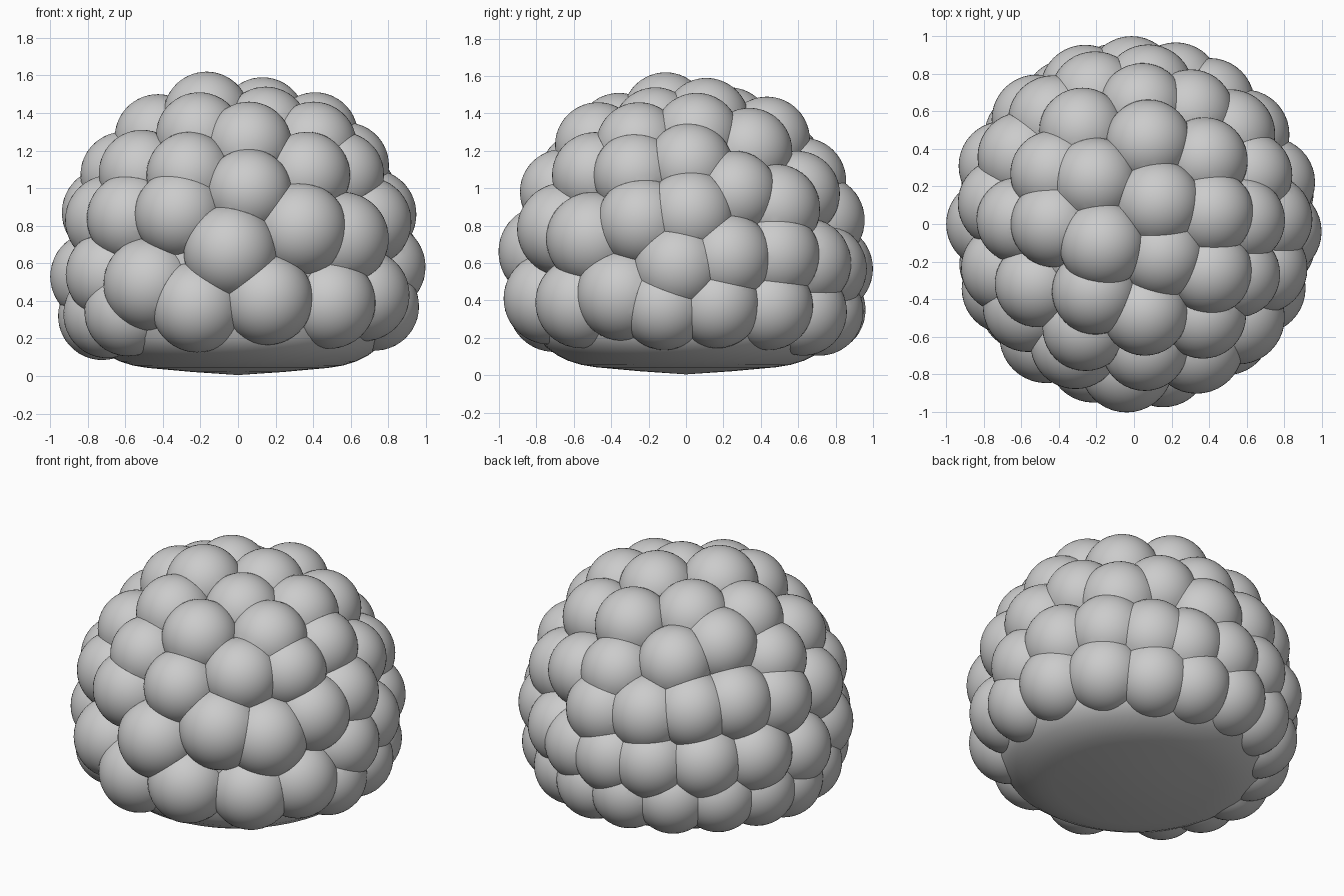
import bpy, bmesh, math
from mathutils import Vector

if "Cube" in bpy.data.objects:
    bpy.data.objects.remove(bpy.data.objects["Cube"])

MID_Z = 0.55


def dome_radius(z, r=0.76, up=0.87, down=0.75):
    h = (z - MID_Z) / (up if z > MID_Z else down)
    return r * math.sqrt(max(0.0, 1 - h * h))


# Lobe positions per tier: lobe size, then (azimuth in degrees, height)
tiers = {
    "upper": (0.23, [(80, 1.26), (8, 1.28), (328, 1.23), (277, 1.23), (240, 1.28),
                     (180, 1.27), (148, 1.20), (42, 1.20), (119, 1.13)]),
    "shoulder": (0.23, [(212, 1.08), (245, 1.07), (275, 0.98), (307, 1.07),
                        (334, 1.07), (2, 1.12), (23, 0.97), (63, 0.97),
                        (86, 1.04), (178, 1.07)]),
    "middle": (0.24, [(244, 0.86), (297, 0.78), (318, 0.73), (341, 0.82), (2, 0.86),
                      (43, 0.89), (84, 0.83), (107, 0.86), (128, 0.89),
                      (149, 0.91), (171, 0.87), (199, 0.83), (218, 0.84)]),
    "belly": (0.24, [(207, 0.54), (232, 0.49), (267, 0.66), (357, 0.58), (17, 0.63),
                     (39, 0.64), (58, 0.60), (73, 0.57), (91, 0.57), (110, 0.58),
                     (133, 0.59), (156, 0.59), (180, 0.53)]),
    "lower": (0.235, [(217, 0.34), (253, 0.37), (282, 0.41), (311, 0.39),
                      (333, 0.43), (351, 0.37), (13, 0.38), (37, 0.37), (59, 0.34),
                      (78, 0.34), (98, 0.35), (119, 0.35), (140, 0.35),
                      (160, 0.34), (178, 0.32), (197, 0.33)]),
}
# Crown lobes: azimuth, height, distance from the axis
crown = [(213, 1.39, 0.20), (40, 1.36, 0.17), (312, 1.31, 0.22), (132, 1.31, 0.31)]
balls = []


def place(az, z, r, size):
    a = math.radians(az)
    balls.append((Vector((r * math.cos(a), r * math.sin(a), z)), size))


for az, z, r in crown:
    place(az, z, r, 0.23)
for size, spots in tiers.values():
    for az, z in spots:
        # front lobes low down are slightly larger
        place(az, z, dome_radius(z), size + (0.01 if 225 < az < 340 and z < 0.8 else 0))


def cut(bm, co, no):
    bmesh.ops.bisect_plane(bm, geom=bm.verts[:] + bm.edges[:] + bm.faces[:],
                           plane_co=co, plane_no=no, clear_outer=True)


def finish(name, bm):
    for f in bm.faces:
        f.smooth = True
    me = bpy.data.meshes.new(name)
    bm.to_mesh(me)
    bm.free()
    ob = bpy.data.objects.new(name, me)
    bpy.context.collection.objects.link(ob)
    return ob


# Lobes: spheres trimmed where they meet their neighbours, leaving crisp creases
lobes = bmesh.new()
scratch = bpy.data.meshes.new("scratch")
for i, (c, rc) in enumerate(balls):
    bm = bmesh.new()
    bmesh.ops.create_icosphere(bm, subdivisions=4, radius=rc)
    bmesh.ops.translate(bm, verts=bm.verts[:], vec=c)
    for j, (d, rd) in enumerate(balls):
        gap = (d - c).length
        if i != j and gap < rc + rd:
            n = (d - c) / gap
            cut(bm, c + n * (gap * gap + rc * rc - rd * rd) / (2 * gap), n)
    out = (c - Vector((0, 0, MID_Z))).normalized()
    cut(bm, c - out * 0.03, -out)
    bm.to_mesh(scratch)
    bm.free()
    lobes.from_mesh(scratch)
bpy.data.meshes.remove(scratch)
finish("lobes", lobes)

# Core: rounded body with a shallow base
profile = [(0, 0.005), (0.25, 0.022), (0.48, 0.043), (0.56, 0.056), (0.63, 0.078),
           (0.69, 0.108), (0.75, 0.152), (0.785, 0.205), (0.81, 0.30), (0.82, 0.42)]
for k in range(13):
    t = math.pi / 2 * k / 12
    profile.append((0.82 * math.cos(t), MID_Z + 0.91 * math.sin(t)))
core = bmesh.new()
vs = [core.verts.new((r, 0, z)) for r, z in profile]
es = [core.edges.new(p) for p in zip(vs, vs[1:])]
bmesh.ops.spin(core, geom=vs + es, cent=(0, 0, 0), axis=(0, 0, 1),
               angle=2 * math.pi, steps=72, use_duplicate=False)
bmesh.ops.remove_doubles(core, verts=core.verts[:], dist=0.0005)
bmesh.ops.recalc_face_normals(core, faces=core.faces[:])
finish("core", core)
